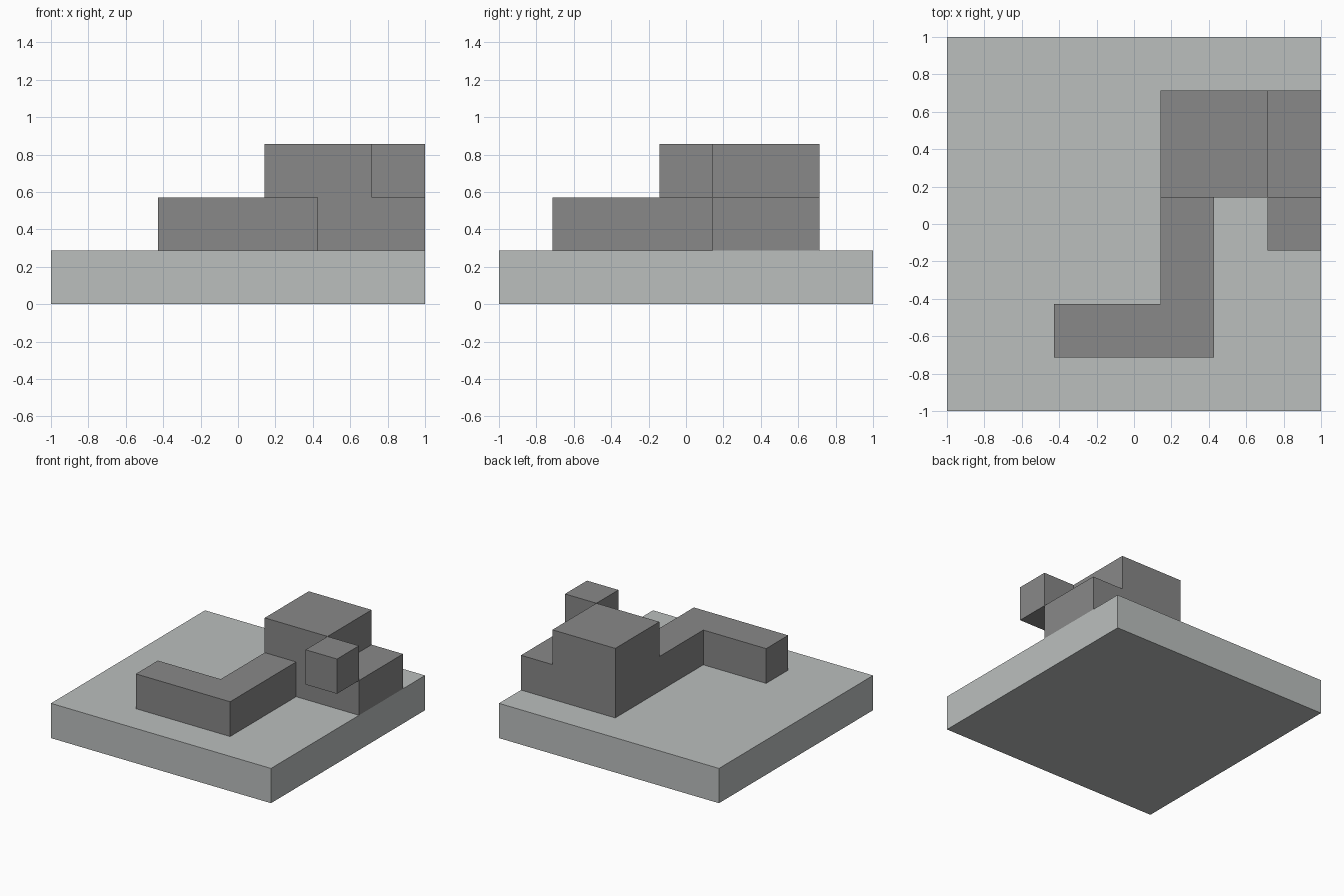
import bpy
import bmesh

cube = bpy.data.objects.get("Cube")
if cube:
    bpy.data.objects.remove(cube, do_unlink=True)

CELLS = 7
UNIT = 2 / CELLS


def make_material(name, color):
    mat = bpy.data.materials.new(name)
    mat.use_nodes = True
    mat.diffuse_color = color
    mat.node_tree.nodes["Principled BSDF"].inputs["Base Color"].default_value = color
    return mat


def rect(x0, y0, x1, y1):
    return [(x0, y0), (x1, y0), (x1, y1), (x0, y1)]


def extrude_footprint(name, outline, layer, mat):
    """Raise a footprint, given in grid cells, into a block one cell high."""
    bm = bmesh.new()
    verts = [bm.verts.new((x * UNIT - 1, y * UNIT - 1, layer * UNIT)) for x, y in outline]
    base = bm.faces.new(verts)
    raised = bmesh.ops.extrude_face_region(bm, geom=[base], use_keep_orig=True)
    top = [v for v in raised["geom"] if isinstance(v, bmesh.types.BMVert)]
    bmesh.ops.translate(bm, verts=top, vec=(0, 0, UNIT))
    bmesh.ops.recalc_face_normals(bm, faces=bm.faces)
    mesh = bpy.data.meshes.new(name)
    bm.to_mesh(mesh)
    bm.free()
    mesh.materials.append(mat)
    obj = bpy.data.objects.new(name, mesh)
    bpy.context.collection.objects.link(obj)
    return obj


pale_grey = make_material("pale grey", (0.497, 0.521, 0.515, 1))
dark_grey = make_material("dark grey", (0.246, 0.246, 0.246, 1))

# Square ground slab
extrude_footprint("base_slab", rect(0, 0, CELLS, CELLS), 0, pale_grey)

# Bent low wall joined to the wide lower step
wall = [(2, 1), (5, 1), (5, 4), (7, 4), (7, 6), (4, 6), (4, 2), (2, 2)]
extrude_footprint("lower_wall", wall, 1, dark_grey)

# Upper block and the small cube touching its corner
extrude_footprint("upper_block", rect(4, 4, 6, 6), 2, dark_grey)
extrude_footprint("corner_cube", rect(6, 3, 7, 4), 2, dark_grey)
